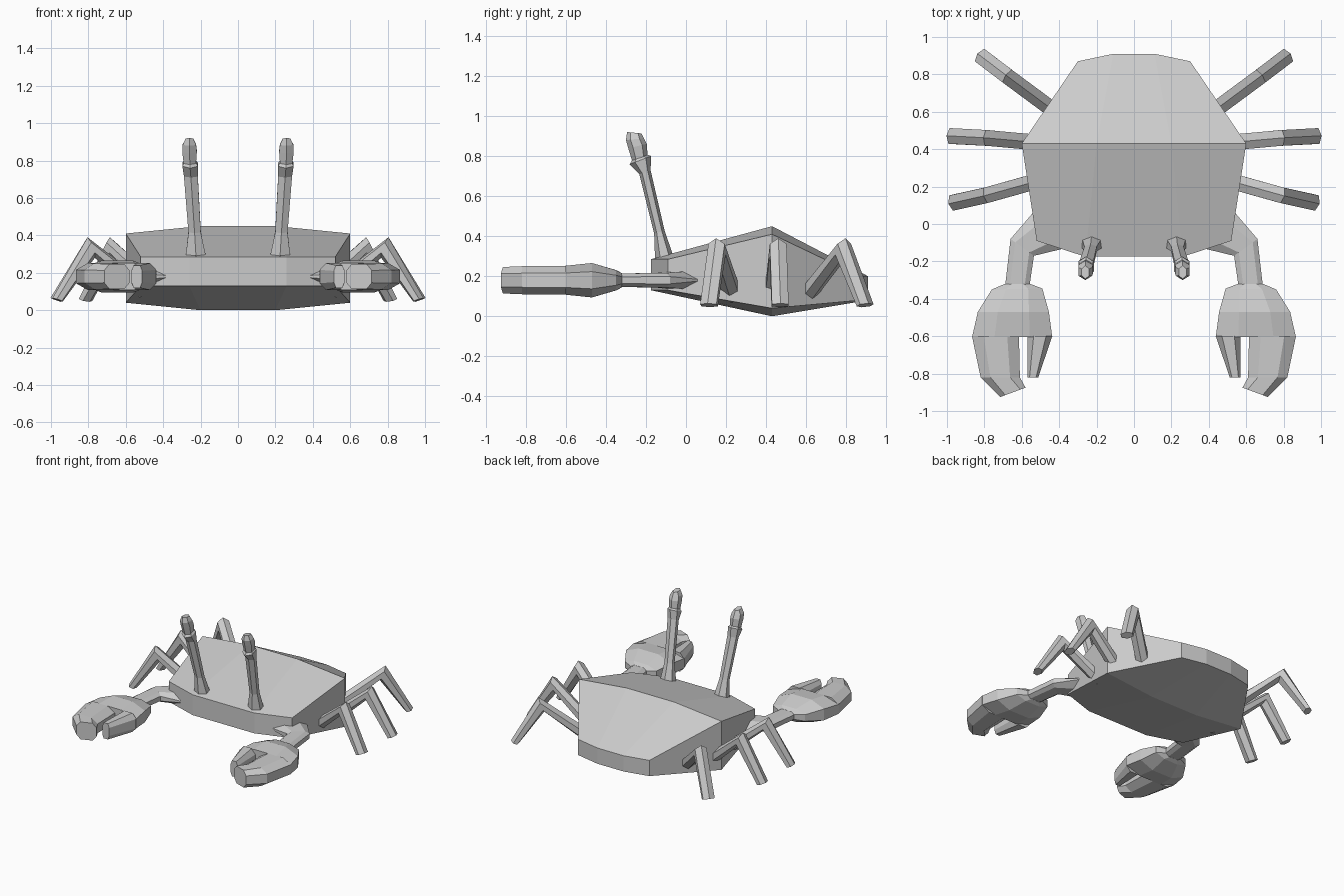
import bpy, bmesh, math
from mathutils import Vector

if "Cube" in bpy.data.objects:
    bpy.data.objects.remove(bpy.data.objects["Cube"])


def loft(name, chains, mirror=True, split_caps=False):
    """Skin each chain of equal-sized rings into a closed solid."""
    bm = bmesh.new()
    for rings in chains:
        vs = [[bm.verts.new(p) for p in r] for r in rings]
        n = len(vs[0])
        for a, b in zip(vs, vs[1:]):
            for i in range(n):
                j = (i + 1) % n
                bm.faces.new((a[i], a[j], b[j], b[i]))
        for r in (vs[0], vs[-1]):
            if split_caps:
                bm.faces.new((r[0], r[1], r[2], r[5]))
                bm.faces.new((r[5], r[2], r[3], r[4]))
            else:
                bm.faces.new(r)
    bmesh.ops.recalc_face_normals(bm, faces=bm.faces)
    me = bpy.data.meshes.new(name)
    bm.to_mesh(me)
    bm.free()
    ob = bpy.data.objects.new(name, me)
    bpy.context.collection.objects.link(ob)
    if mirror:
        m = ob.modifiers.new("mirror", 'MIRROR')
        m.use_axis[0] = True
        m.use_mirror_merge = False
    return ob


def slab(x0, y0, x1, y1, hz, inset=0.28, side=0.5, z=0.18):
    """Octagonal ring spanning two plan points, centred on height z."""
    a, b = Vector((x0, y0, z)), Vector((x1, y1, z))
    prof = [(0, -side), (0, side), (inset, 1), (1 - inset, 1),
            (1, side), (1, -side), (1 - inset, -1), (inset, -1)]
    return [a.lerp(b, t) + Vector((0, 0, s * hz)) for t, s in prof]


def hexring(c, w, v):
    """Hexagon around c with half axes w and v; ridges lie along v."""
    c, w, v = Vector(c), Vector(w), Vector(v)
    return [c + w * math.cos(t) / 0.866 + v * math.sin(t)
            for t in (math.radians(30 + 60 * i) for i in range(6))]


# shell: columns across x, each front / middle / back
def column(s, xf, yf, xm, mt, mb, xb, yb):
    return [(s * xf, yf, .13), (s * xf, yf, .285), (s * xm, .43, mt),
            (s * xb, yb, .20), (s * xb, yb, .08), (s * xm, .43, mb)]


outer = (.52, -.09, .60, .41, .04, .30, .87)
inner = (.26, -.175, .20, .45, 0.0, .11, .91)
loft("shell", [[column(-1, *outer), column(-1, *inner),
                column(1, *inner), column(1, *outer)]],
     mirror=False, split_caps=True)

# eye stalks with flared collar and eye
stalk = [(.225, -.10, .27, .055, .055, -.4), (.232, -.133, .42, .033, .026, .3),
         (.252, -.205, .72, .037, .028, .38), (.256, -.228, .78, .041, .054, .38),
         (.257, -.229, .795, .032, .038, .3)]
eye = [(.257, -.229, .78, .032, .038, .3), (.259, -.242, .85, .039, .046, .25),
       (.260, -.255, .885, .036, .045, .1), (.260, -.258, .917, .02, .036, -.1)]
for name, rows in (("eye_stalk", stalk), ("eye", eye)):
    loft(name, [[hexring((x, y, z), (rx, 0, 0), (0, ry, ry * t))
                 for x, y, z, rx, ry, t in rows]])

# claw arms
loft("claw_arm", [[slab(.37, -.13, .54, .06, .045, .25, .1),
                   slab(.535, -.17, .66, -.08, .036, .2),
                   slab(.56, -.34, .69, -.34, .034, .2)]])

# claws: palm plus long outer and short inner fingers
palm = [slab(.555, -.32, .69, -.32, .035), slab(.49, -.345, .76, -.35, .05),
        slab(.455, -.47, .835, -.47, .086), slab(.437, -.605, .866, -.605, .072)]
long_finger = [slab(.615, -.60, .866, -.60, .072, .25),
               slab(.61, -.82, .82, -.82, .070, .25),
               slab(.58, -.875, .715, -.925, .066, .2)]
short_finger = [slab(.437, -.60, .57, -.60, .072, .25),
                slab(.512, -.82, .57, -.82, .060, .2)]
loft("claw", [palm, long_finger, short_finger])

# walking legs: root, knee, tip
legs = [("front_leg", (.50, .235, .10), (.785, .155, .335), (.965, .115, .055)),
        ("middle_leg", (.51, .435, .10), (.785, .46, .335), (.975, .47, .055)),
        ("rear_leg", (.42, .60, .10), (.67, .785, .335), (.815, .895, .055))]
for name, root, knee, tip in legs:
    root, knee, tip = map(Vector, (root, knee, tip))
    u = tip - root
    u.z = 0
    u.normalize()
    w = Vector((-u.y, u.x, 0)) * .042
    up = Vector((0, 0, 1))
    loft(name, [[hexring(root, w, up * .034 - u * .026),
                 hexring(knee, w, up * .055 + u * .02),
                 hexring(tip, w, up * .01 + u * .028)]])
